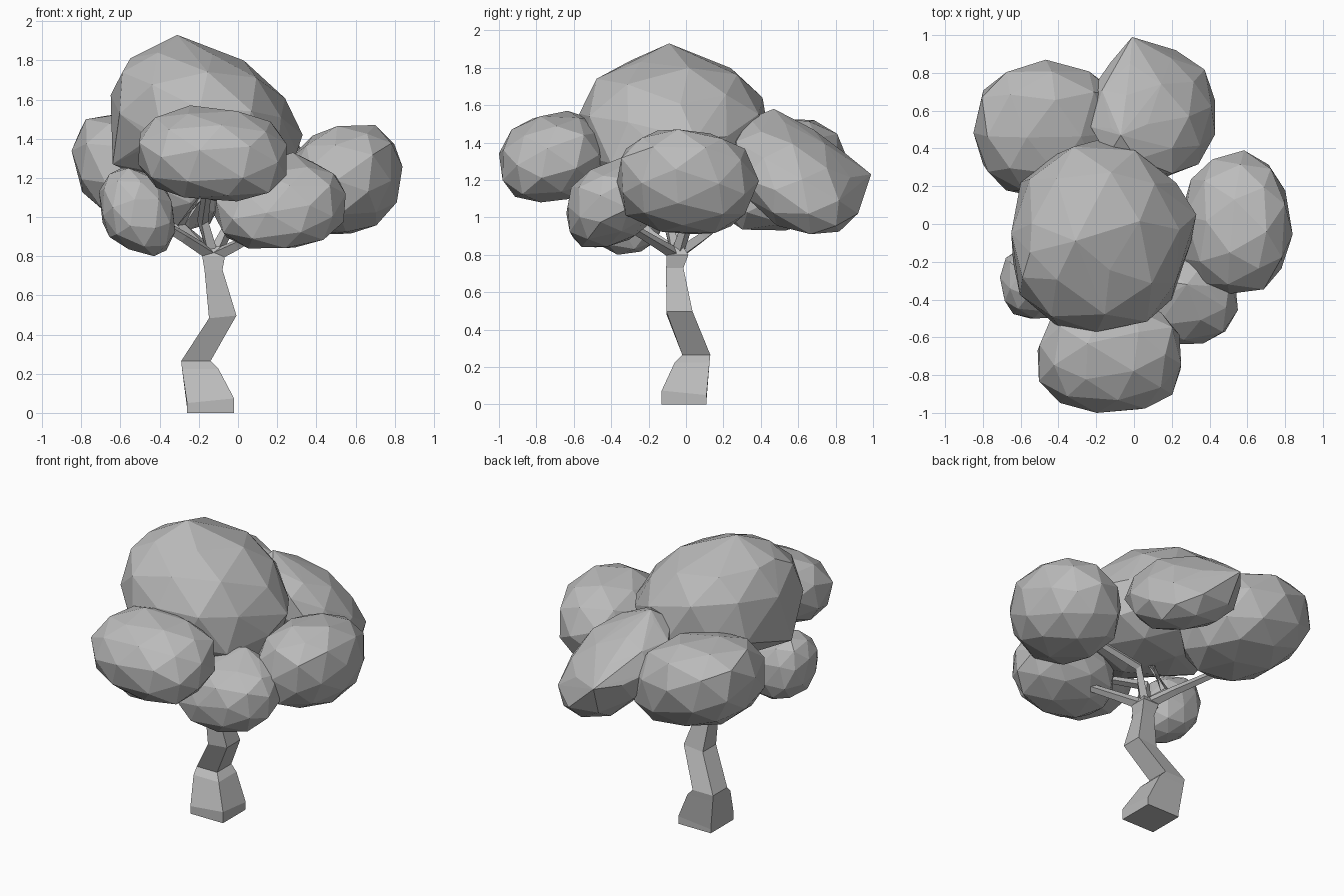
import bpy, bmesh, math, random
from mathutils import Vector, Euler

cube = bpy.data.objects.get("Cube")
if cube:
    bpy.data.objects.remove(cube, do_unlink=True)

random.seed(7)
grey = bpy.data.materials.new("plain grey")
grey.use_nodes = True
colour = (0.5, 0.5, 0.5, 1)
grey.diffuse_color = colour
grey.node_tree.nodes["Principled BSDF"].inputs["Base Color"].default_value = colour


def finish(name, bm):
    bmesh.ops.recalc_face_normals(bm, faces=bm.faces)
    mesh = bpy.data.meshes.new(name)
    bm.to_mesh(mesh)
    bm.free()
    mesh.materials.append(grey)
    obj = bpy.data.objects.new(name, mesh)
    bpy.context.collection.objects.link(obj)
    return obj


def foliage(name, low, high, lean=(0, 0), slope=(0, 0), peaks=(), boxy=0.85):
    """Faceted clump: a leaning, sloping ball fitted to a box, plus hull peaks."""
    ball = bmesh.new()
    bmesh.ops.create_icosphere(ball, subdivisions=2, radius=1)
    turn = Euler([random.uniform(0, 3) for _ in range(3)]).to_matrix()
    points = []
    for v in ball.verts:
        p = turn @ v.co * random.uniform(0.96, 1.04)
        x, y, z = (math.copysign(abs(c) ** boxy, c) for c in p)
        points.append(Vector((x + lean[0] * z, y + lean[1] * z,
                              z + slope[0] * x + slope[1] * y)))
    ball.free()
    for i in range(3):
        start = min(p[i] for p in points)
        size = max(p[i] for p in points) - start
        for p in points:
            p[i] = low[i] + (p[i] - start) / size * (high[i] - low[i])
    # Wrap ball points and peaks in one convex shell
    bm = bmesh.new()
    for p in points + list(peaks):
        bm.verts.new(p)
    bmesh.ops.convex_hull(bm, input=bm.verts)
    loose = [v for v in bm.verts if not v.link_faces]
    bmesh.ops.delete(bm, geom=loose, context='VERTS')
    return finish(name, bm)


# Foliage clumps
foliage("crown_foliage", (-0.65, -0.57, 1.07), (0.3, 0.45, 1.87),
        lean=(-0.12, 0), slope=(-0.12, 0), boxy=0.9,
        peaks=[(-0.31, -0.09, 1.93), (0.33, 0.05, 1.42), (-0.55, -0.15, 1.81),
               (-0.64, -0.2, 1.27), (-0.45, -0.5, 1.4), (-0.6, 0.22, 1.4)])
foliage("front_foliage", (-0.51, -1.0, 1.08), (0.25, -0.42, 1.57), slope=(-0.1, 0.15))
foliage("front_side_foliage", (-0.12, -0.64, 0.84), (0.55, -0.16, 1.28),
        slope=(0.1, 0.2), peaks=[(0.28, -0.32, 1.33)])
foliage("side_foliage", (0.25, -0.37, 0.91), (0.84, 0.39, 1.47), slope=(0.15, -0.05))
foliage("back_foliage", (-0.23, 0.25, 0.91), (0.43, 0.92, 1.53), boxy=0.95,
        slope=(-0.5, -0.45), peaks=[(-0.01, 0.99, 1.23), (-0.07, 0.47, 1.58)])
foliage("back_side_foliage", (-0.85, 0.13, 0.93), (-0.06, 0.87, 1.53),
        slope=(-0.25, 0.1))
foliage("small_foliage", (-0.71, -0.5, 0.8), (-0.32, -0.12, 1.25), slope=(-0.25, 0))

# Crooked square trunk: centre x, y, z, half width, tilt along x, tilt along y
rings = [(-0.14, -0.01, 0, 0.12, 0, 0),
         (-0.14, -0.01, 0.05, 0.12, 0.1, -0.1),
         (-0.193, 0.033, 0.225, 0.093, 0, 0),
         (-0.215, 0.055, 0.265, 0.075, 0, 0),
         (-0.078, -0.035, 0.49, 0.07, 0.1, 0),
         (-0.125, -0.06, 0.73, 0.046, 0, 0),
         (-0.125, -0.045, 0.8, 0.058, 0, 0),
         (-0.125, -0.05, 0.85, 0.03, 0, 0)]
bm = bmesh.new()
loops = []
for x, y, z, h, tx, ty in rings:
    loops.append([bm.verts.new((x + a * h, y + b * h, z + h * (a * tx + b * ty)))
                  for a, b in ((-1, -1), (1, -1), (1, 1), (-1, 1))])
for lower, upper in zip(loops, loops[1:]):
    for i in range(4):
        j = (i + 1) % 4
        bm.faces.new((lower[i], lower[j], upper[j], upper[i]))
bm.faces.new(loops[0])
bm.faces.new(loops[-1])
finish("trunk", bm)


def branch(name, *path):
    """Thin four-sided limb tapering from the trunk top along a path."""
    bm = bmesh.new()
    points = [Vector((-0.125, -0.05, 0.8))] + [Vector(p) for p in path]
    previous = None
    for k, p in enumerate(points):
        along = points[min(k + 1, len(points) - 1)] - points[max(k - 1, 0)]
        side = along.cross(Vector((0.1, 0.2, 1))).normalized()
        rise = side.cross(along).normalized()
        r = 0.036 - 0.007 * k
        loop = [bm.verts.new(p + r * d) for d in (side, rise, -side, -rise)]
        if previous:
            for i in range(4):
                j = (i + 1) % 4
                bm.faces.new((previous[i], previous[j], loop[j], loop[i]))
        else:
            bm.faces.new(loop)
        previous = loop
    bm.faces.new(previous)
    finish(name, bm)


# Branches reaching into the clumps
branch("crown_branch", (-0.29, -0.05, 0.96), (-0.17, -0.06, 1.13))
branch("front_branch", (-0.18, -0.1, 0.98), (-0.15, -0.5, 1.2))
branch("front_side_branch", (0, -0.15, 0.86), (0.2, -0.35, 0.98))
branch("side_branch", (-0.02, 0.02, 1.0), (0.3, -0.05, 1.12))
branch("back_side_branch", (-0.25, 0.08, 0.89), (-0.45, 0.25, 1.02))
branch("small_branch", (-0.28, -0.18, 0.9), (-0.48, -0.3, 1.02))
